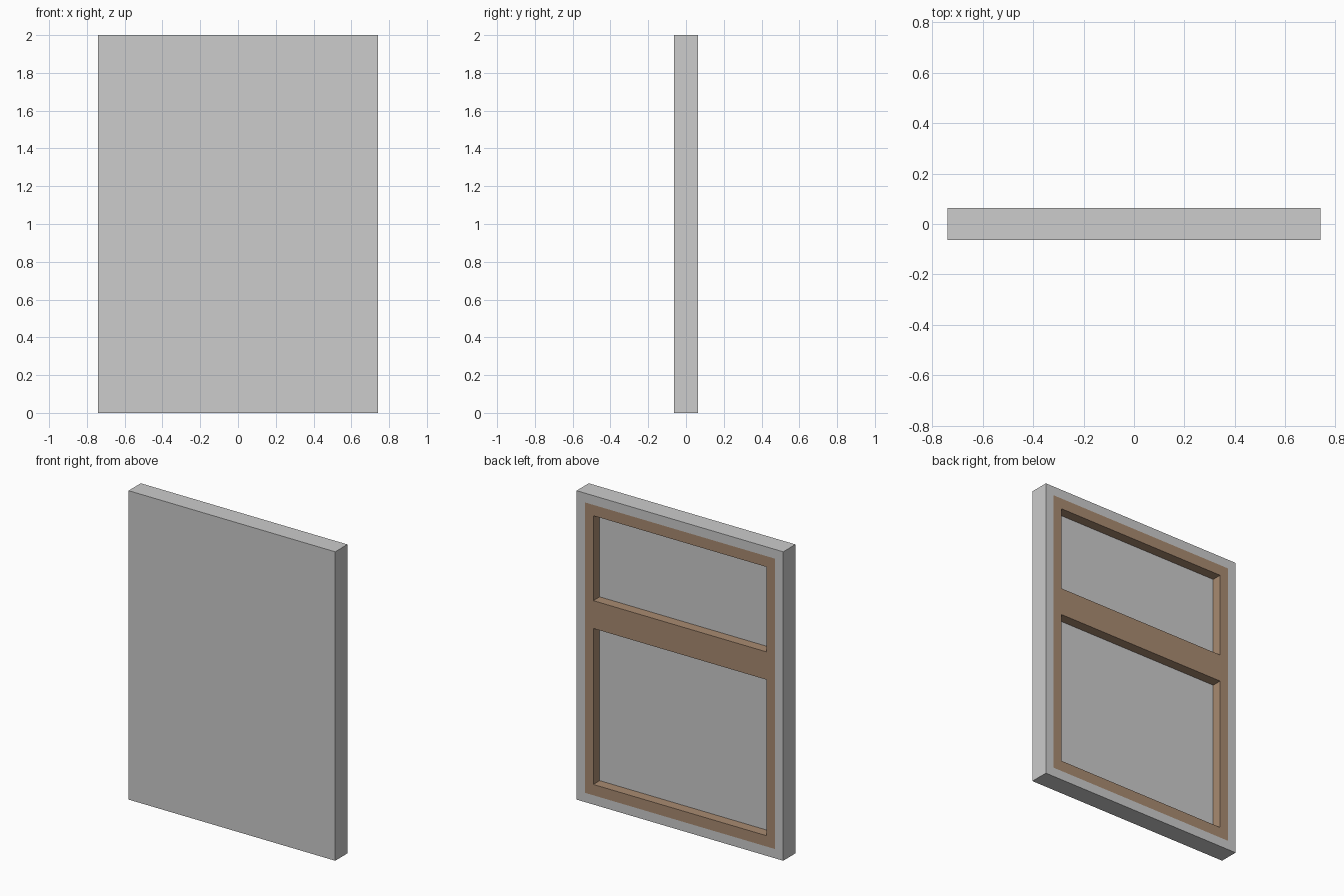
import bpy, bmesh
from mathutils import Vector

if "Cube" in bpy.data.objects:
    bpy.data.objects.remove(bpy.data.objects["Cube"])

W, D, H = 0.74, 0.0625, 2.0      # half width, half depth, height
WALL = 0.06                      # tray wall thickness
FLOOR = -D + WALL                # y of the recessed panel face


def material(name, rgb):
    m = bpy.data.materials.new(name)
    m.diffuse_color = (*rgb, 1)
    m.use_nodes = True
    m.node_tree.nodes["Principled BSDF"].inputs["Base Color"].default_value = m.diffuse_color
    return m


def finish(bm, name, mat):
    bmesh.ops.recalc_face_normals(bm, faces=bm.faces)
    me = bpy.data.meshes.new(name)
    bm.to_mesh(me)
    bm.free()
    me.materials.append(mat)
    ob = bpy.data.objects.new(name, me)
    bpy.context.collection.objects.link(ob)
    return ob


grey = material("light_grey", (0.604, 0.604, 0.604))
wood = material("brown_wood", (0.397, 0.258, 0.165))

# Grey panel: a box whose back face is inset and pushed in to form a tray
bm = bmesh.new()
bmesh.ops.create_cube(bm, size=1)
for v in bm.verts:
    v.co = Vector((v.co.x * 2 * W, v.co.y * 2 * D, (v.co.z + 0.5) * H))
bm.normal_update()
back = max(bm.faces, key=lambda f: f.normal.y)
bmesh.ops.inset_region(bm, faces=[back], thickness=WALL, use_even_offset=True)
for step in bmesh.ops.extrude_face_region(bm, geom=[back])["geom"]:
    if isinstance(step, bmesh.types.BMVert):
        step.co.y = FLOOR
if back.is_valid:
    bm.faces.remove(back)
finish(bm, "panel", grey)

# Wooden frame with a cross rail: a grid with two openings, extruded to the tray floor
xs = [-W + WALL, -0.62, 0.62, W - WALL]
zs = [WALL, 0.13, 1.14, 1.32, 1.87, H - WALL]
openings = {(1, 1), (1, 3)}
bm = bmesh.new()
grid = [[bm.verts.new((x, D, z)) for z in zs] for x in xs]
for i in range(len(xs) - 1):
    for k in range(len(zs) - 1):
        if (i, k) not in openings:
            bm.faces.new((grid[i][k], grid[i + 1][k], grid[i + 1][k + 1], grid[i][k + 1]))
new = bmesh.ops.extrude_face_region(bm, geom=bm.faces[:], use_keep_orig=True)["geom"]
for g in new:
    if isinstance(g, bmesh.types.BMVert):
        g.co.y = FLOOR
finish(bm, "back_frame", wood)
